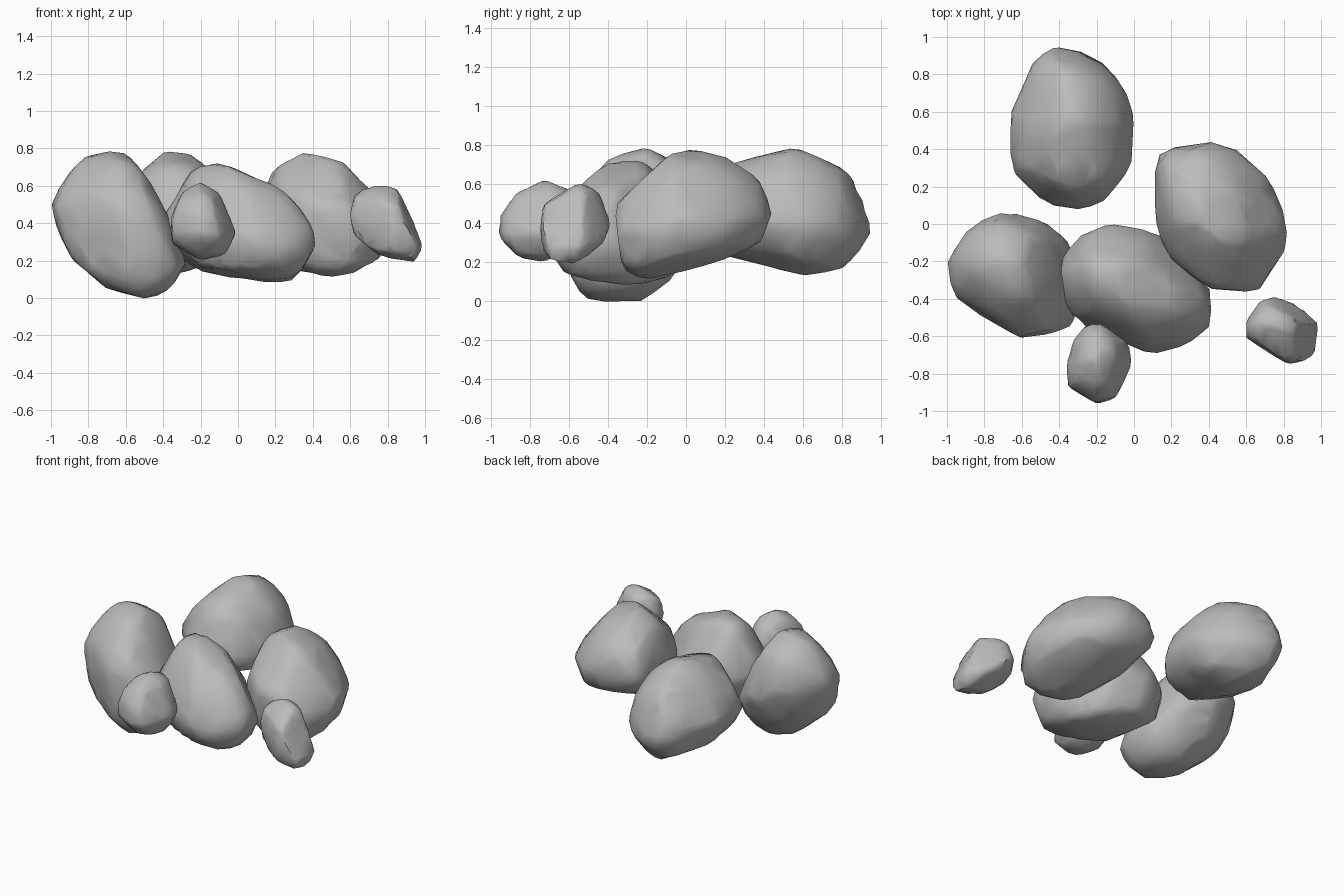
import bpy
import bmesh
import math
from mathutils import Vector, noise

default_cube = bpy.data.objects.get("Cube")
if default_cube:
    bpy.data.objects.remove(default_cube, do_unlink=True)

# Single stone colour
stone = bpy.data.materials.new("grey stone")
stone.use_nodes = True
stone_colour = (0.5, 0.5, 0.5, 1)
stone.diffuse_color = stone_colour
stone.node_tree.nodes["Principled BSDF"].inputs["Base Color"].default_value = stone_colour


def middle(values):
    values = list(values)
    return (min(values) + max(values)) / 2


def centred(points, centre):
    return [Vector(point) / 100 - Vector(centre) for point in points]


def support(outline, *direction):
    """Squared reach of an outline towards a direction."""
    facing = Vector(direction)
    return max(0, max(point.dot(facing) for point in outline)) ** 2


def sphere(detail):
    bm = bmesh.new()
    bmesh.ops.create_icosphere(bm, subdivisions=detail, radius=1)
    return bm


def rock(name, plan, front, side):
    """Boulder bounded by plan (x, y), front (x, z) and side (y, z) outlines in hundredths."""
    cx = middle(point[0] for point in plan) / 100
    cy = middle(point[1] for point in plan) / 100
    cz = middle(point[1] for point in front) / 100
    plan_ring = centred(plan, (cx, cy))
    front_ring = centred(front, (cx, cz))
    side_ring = centred(side, (cy, cz))

    # Tangent planes that agree with all three outlines
    planes = []
    bm = sphere(4)
    for vert in bm.verts:
        facing = vert.co.normalized()
        x, y, z = facing
        squared = (support(plan_ring, x, y) + support(front_ring, x, z)
                   + support(side_ring, y, z) - support(plan_ring, x, 0)
                   - support(plan_ring, 0, y) - support(front_ring, 0, z))
        planes.append((facing, math.sqrt(max(squared, 0.01))))

    # Skin pulled out to the nearest plane, slightly weathered
    centre = Vector((cx, cy, cz))
    for vert, (way, _) in zip(bm.verts, planes):
        radius = math.inf
        for facing, distance in planes:
            slope = facing.dot(way)
            if slope > 0.1:
                radius = min(radius, distance / slope)
        lumps = noise.noise(way * 3 + centre * 7)
        vert.co = centre + way * radius * (1 + 0.02 * lumps)

    mesh = bpy.data.meshes.new(name)
    bm.to_mesh(mesh)
    bm.free()
    mesh.materials.append(stone)
    obj = bpy.data.objects.new(name, mesh)
    bpy.context.collection.objects.link(obj)

    # Chip the surface into broad soft facets
    chips = obj.modifiers.new("broad facets", "DECIMATE")
    chips.ratio = 0.3
    bpy.ops.object.select_all(action="DESELECT")
    obj.select_set(True)
    bpy.context.view_layer.objects.active = obj
    bpy.ops.object.modifier_apply(modifier=chips.name)
    bpy.ops.object.shade_smooth_by_angle(angle=math.radians(50))


# Tall oval boulder at the back
rock("back_boulder",
     plan=[(-44, 96), (-27, 92), (-12, 84), (-2, 66), (1, 53), (-2, 29), (-12, 14),
           (-29, 7), (-46, 10), (-66, 27), (-67, 55), (-59, 76), (-53, 90)],
     front=[(-37, 79), (-23, 76), (-8, 62), (1, 40), (-10, 20), (-35, 13), (-58, 25),
            (-67, 45), (-50, 69)],
     side=[(57, 79), (71, 74), (86, 64), (96, 36), (82, 16), (62, 13), (40, 22),
           (14, 25), (7, 42), (20, 70)])

# Large boulder resting on the ground at the model's right
rock("right_boulder",
     plan=[(-69, 8), (-43, 0), (-31, -12), (-27, -35), (-33, -55), (-60, -61),
           (-72, -53), (-97, -38), (-100, -19), (-88, 0)],
     front=[(-71, 79), (-57, 76), (-46, 61), (-38, 42), (-27, 20), (-36, 5), (-49, 0),
            (-70, 5), (-90, 23), (-96, 36), (-100, 50), (-90, 69), (-82, 76)],
     side=[(-20, 79), (0, 68), (8, 42), (-6, 12), (-22, 0), (-50, 1), (-59, 10),
           (-61, 30), (-60, 50), (-40, 73)])

# Wide boulder in the middle
rock("middle_boulder",
     plan=[(-13, 0), (-2, -4), (15, -6), (25, -18), (41, -36), (42, -55), (28, -66),
           (10, -70), (-5, -60), (-30, -54), (-38, -43), (-41, -22), (-30, -7)],
     front=[(-10, 72), (12, 63), (22, 59), (38, 42), (42, 30), (37, 20), (28, 8),
            (5, 10), (-20, 14), (-34, 25), (-41, 42), (-25, 68)],
     side=[(-38, 72), (-20, 72), (0, 45), (-1, 30), (-8, 11), (-30, 8), (-63, 14),
           (-70, 30), (-62, 50), (-50, 65)])

# Slanted boulder at the model's left
rock("left_boulder",
     plan=[(22, 41), (39, 44), (54, 41), (72, 25), (81, 5), (82, -10), (67, -36),
           (40, -34), (20, -18), (13, -5), (11, 15), (12, 36)],
     front=[(38, 78), (58, 72), (66, 60), (80, 45), (82, 40), (75, 19), (54, 11),
            (36, 13), (15, 30), (11, 45), (20, 70)],
     side=[(-4, 78), (20, 74), (38, 62), (44, 45), (38, 30), (15, 20), (-20, 11),
           (-33, 17), (-36, 50), (-20, 65)])

# Small stone at the front
rock("front_small_stone",
     plan=[(-26, -54), (-14, -53), (-3, -64), (-1, -74), (-9, -93), (-20, -96),
           (-35, -87), (-36, -77), (-32, -62)],
     front=[(-20, 62), (-10, 57), (-1, 35), (-7, 23), (-20, 20), (-35, 29), (-36, 42),
            (-30, 57)],
     side=[(-72, 62), (-87, 56), (-95, 45), (-96, 33), (-87, 23), (-74, 20), (-57, 28),
           (-53, 45), (-60, 58)])

# Small stone at the model's left
rock("left_small_stone",
     plan=[(76, -37), (90, -43), (100, -52), (96, -72), (82, -75), (60, -61), (60, -51),
           (68, -40)],
     front=[(75, 61), (86, 58), (92, 45), (100, 28), (94, 19), (75, 23), (62, 34),
            (60, 46), (64, 57)],
     side=[(-55, 61), (-45, 57), (-38, 38), (-45, 26), (-58, 19), (-72, 22), (-75, 38),
           (-73, 50)])
